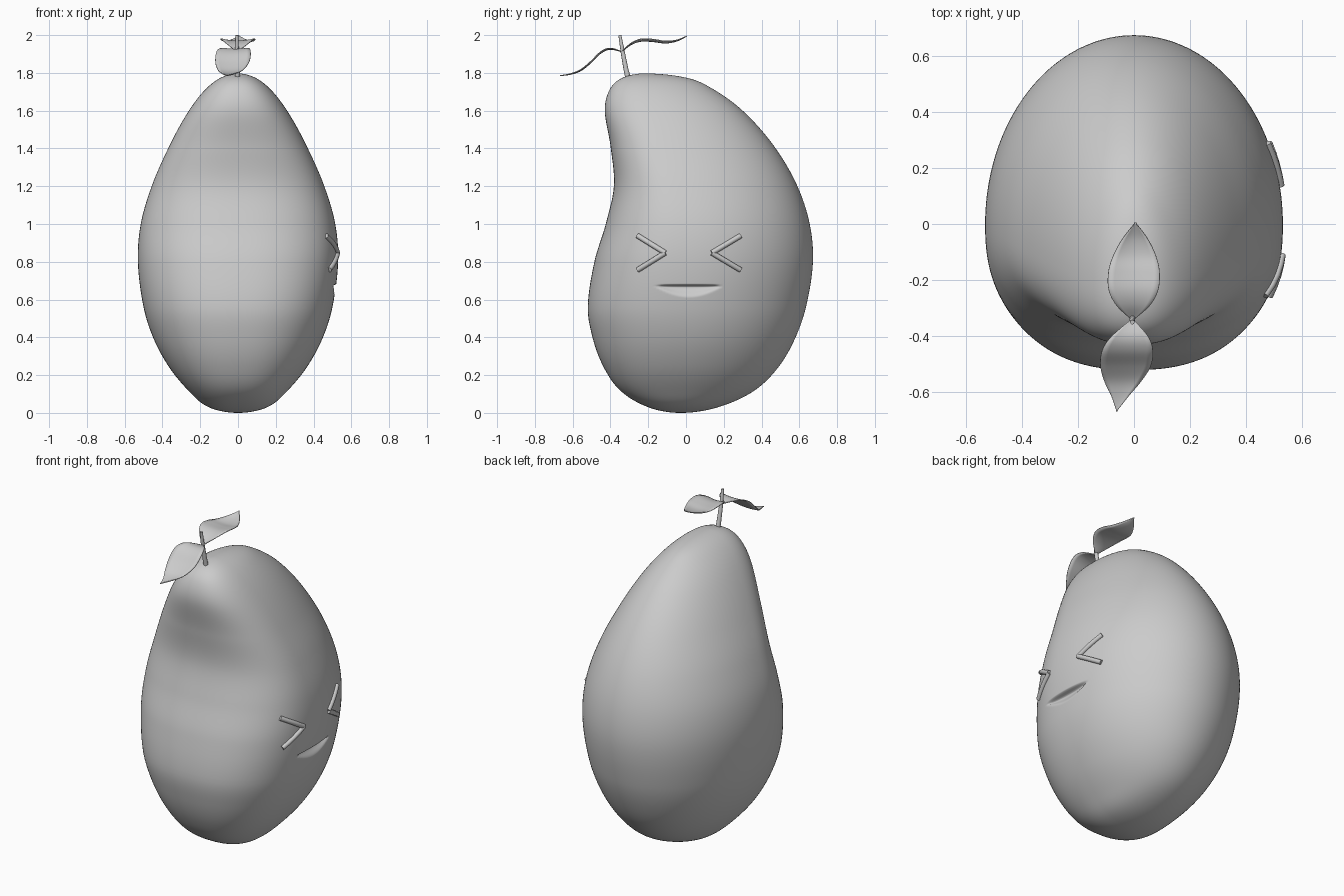
import bpy, bmesh, math
from mathutils import Vector

if "Cube" in bpy.data.objects:
    bpy.data.objects.remove(bpy.data.objects["Cube"])

# z, front y, back y, half width, y of the widest point
PROFILE = [
    (0.0, -.03, -.03, 0, -.03), (.03, -.20, .17, .155, -.025), (.12, -.35, .365, .265, -.02),
    (.25, -.44, .495, .37, -.01), (.4, -.495, .58, .45, 0), (.56, -.52, .635, .50, 0),
    (.8, -.485, .672, .53, 0), (1.0, -.425, .655, .515, -.01), (1.2, -.382, .59, .457, -.04),
    (1.4, -.398, .475, .37, -.09), (1.6, -.43, .30, .26, -.14), (1.71, -.405, .15, .175, -.18),
    (1.77, -.345, .02, .10, -.2), (1.797, -.22, -.22, 0, -.22)]
TOP = 1.797


def to_phi(z):
    return math.acos(max(-1, min(1, 1 - 2 * z / TOP)))


KEYS = [(to_phi(p[0]), p[1:]) for p in PROFILE]


def section(phi):
    """Smooth interpolation of the profile table."""
    i = 0
    while i < len(KEYS) - 2 and phi > KEYS[i + 1][0]:
        i += 1
    a, b = KEYS[i], KEYS[i + 1]
    p, q = KEYS[max(i - 1, 0)], KEYS[min(i + 2, len(KEYS) - 1)]
    h = b[0] - a[0]
    t = (phi - a[0]) / h
    out = []
    for k in range(4):
        m0 = (b[1][k] - p[1][k]) / (b[0] - p[0]) * h
        m1 = (q[1][k] - a[1][k]) / (q[0] - a[0]) * h
        out.append((2*t**3 - 3*t**2 + 1) * a[1][k] + (t**3 - 2*t**2 + t) * m0
                   + (3*t**2 - 2*t**3) * b[1][k] + (t**3 - t**2) * m1)
    return out


def side_x(y, z):
    f, b, w, c = section(to_phi(z))
    n, d = (2.4, c - f) if y < c else (2, b - c)
    return w * max(0, 1 - (abs(y - c) / d) ** n) ** (1 / n)


def mouth_depth(y, z):
    s = 1 - ((y - .015) / .165) ** 2
    if s <= 0 or z > .682:
        return 0
    h = .06 * s
    k = (.682 - z) / .014 if z > .668 else (z - (.668 - h)) / h
    k = max(0, min(1, k))
    return .034 * s ** .7 * k * k * (3 - 2 * k)


def finish(name, bm):
    bmesh.ops.recalc_face_normals(bm, faces=bm.faces)
    me = bpy.data.meshes.new(name)
    bm.to_mesh(me)
    bm.free()
    for p in me.polygons:
        p.use_smooth = True
    ob = bpy.data.objects.new(name, me)
    bpy.context.collection.objects.link(ob)
    return ob


# Fruit body with the mouth pressed into its right side
SEG = 200
phis = [math.pi * i / 120 for i in range(1, 120)]
lo, hi = to_phi(.58), to_phi(.70)
phis = sorted([p for p in phis if not lo < p < hi] + [lo + (hi - lo) * i / 36 for i in range(37)])
bm = bmesh.new()
rings = []
for phi in phis:
    z = TOP * (1 - math.cos(phi)) / 2
    f, b, w, c = section(phi)
    ring = []
    for j in range(SEG):
        a = 2 * math.pi * j / SEG
        sx, sy = math.cos(a), math.sin(a)
        n, d = (2.4, c - f) if sy < 0 else (2, b - c)
        r = ((abs(sx) / w) ** n + (abs(sy) / d) ** n) ** (-1 / n)
        x, y = r * sx, c + r * sy
        if x > .2:
            x -= mouth_depth(y, z)
        ring.append(bm.verts.new((x, y, z)))
    rings.append(ring)
for r0, r1 in zip(rings, rings[1:]):
    for j in range(SEG):
        k = (j + 1) % SEG
        bm.faces.new((r0[j], r0[k], r1[k], r1[j]))
for ring, co in ((rings[0], (0, -.03, 0)), (rings[-1], (0, -.22, TOP))):
    tip = bm.verts.new(co)
    for j in range(SEG):
        bm.faces.new((ring[j], ring[(j + 1) % SEG], tip))
finish("fruit_body", bm)


def tube(name, pts, radii, kind='POLY'):
    cu = bpy.data.curves.new(name, 'CURVE')
    cu.dimensions = '3D'
    cu.bevel_depth = 1
    cu.bevel_resolution = 4
    cu.use_fill_caps = True
    sp = cu.splines.new('POLY')
    sp.points.add(len(pts) - 1)
    for p, co, r in zip(sp.points, pts, radii):
        p.co = (*co, 1)
        p.radius = r
    ob = bpy.data.objects.new(name, cu)
    bpy.context.collection.objects.link(ob)


# Squeezed-shut eyes: two short rods each, laid on the surface
for name, tip, end in (("front_eye", -.11, -.255), ("back_eye", .137, .288)):
    for part, dz in (("upper", .09), ("lower", -.09)):
        pts = []
        for i in range(5):
            t = i / 4
            y, z = tip + (end - tip) * t, .847 + dz * t
            pts.append((side_x(y, z) + .003, y, z))
        tube(f"{name}_{part}_rod", pts, [.014] * 5)

# Stem
tube("stem", [(-.002, -.302, 1.75), (-.004, -.318, 1.82), (-.006, -.335, 1.91), (-.006, -.35, 2.0)],
     [.015, .013, .011, .008])


def spline_point(pts, t):
    s = t * (len(pts) - 1)
    i = min(int(s), len(pts) - 2)
    u = s - i
    P = [Vector(pts[max(0, min(len(pts) - 1, i + k))]) for k in (-1, 0, 1, 2)]
    return .5 * (2*P[1] + (P[2] - P[0])*u + (2*P[0] - 5*P[1] + 4*P[2] - P[3])*u*u
                 + (3*P[1] - P[0] - 3*P[2] + P[3])*u**3)


# Leaves: a curved midrib with a pointed outline
def leaf(name, rib, widths, lift):
    bm = bmesh.new()
    rows = []
    for i in range(33):
        t = i / 32
        c = spline_point(rib, t)
        w = max(.002, spline_point([(v, 0, 0) for v in widths], t).x)
        rows.append([bm.verts.new((c.x + w * k / 4, c.y, c.z + lift * (w / .09) * (k / 4) ** 2))
                     for k in range(-4, 5)])
    for a, b in zip(rows, rows[1:]):
        for k in range(8):
            bm.faces.new((a[k], a[k + 1], b[k + 1], b[k]))
    ob = finish(name, bm)
    mod = ob.modifiers.new("thickness", 'SOLIDIFY')
    mod.thickness = .005
    mod.offset = 0


leaf("back_leaf", [(-.005, -.34, 1.912), (-.003, -.29, 1.95), (-.002, -.235, 1.968), (0, -.17, 1.965),
                   (.002, -.11, 1.958), (.004, -.05, 1.968), (.005, .005, 1.995)],
     [.004, .06, .088, .091, .075, .043, 0], .012)
leaf("front_leaf", [(-.006, -.34, 1.912), (-.015, -.40, 1.925), (-.023, -.45, 1.905), (-.03, -.505, 1.852),
                    (-.04, -.56, 1.81), (-.05, -.615, 1.792), (-.062, -.668, 1.785)],
     [.004, .065, .09, .09, .066, .03, 0], .008)
